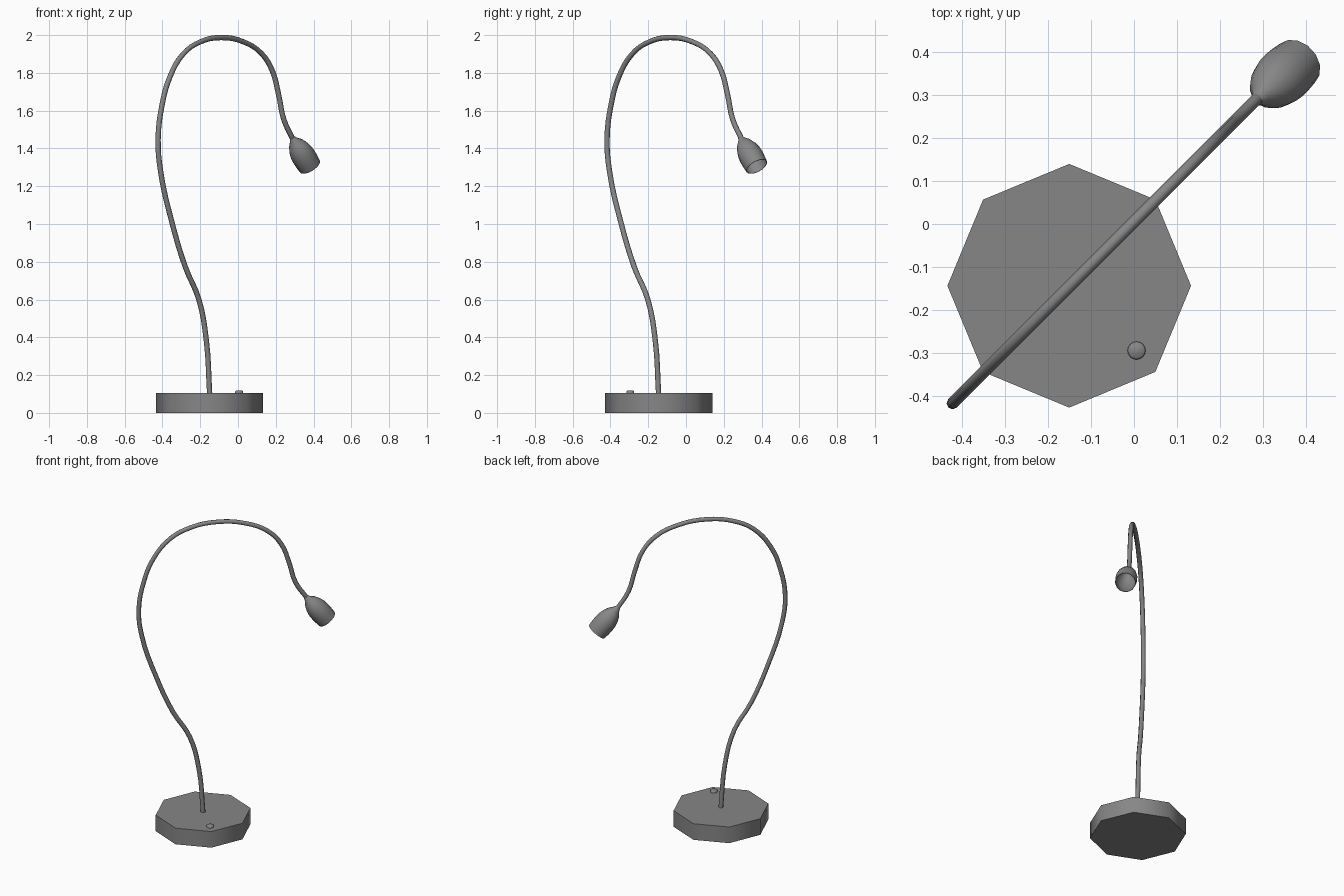
import bpy, bmesh, math
from mathutils import Vector

if "Cube" in bpy.data.objects:
    bpy.data.objects.remove(bpy.data.objects["Cube"])

# Dark grey finish shared by all parts
dark = bpy.data.materials.new("dark_grey")
dark.diffuse_color = (0.24, 0.24, 0.24, 1)
dark.use_nodes = True
dark.node_tree.nodes["Principled BSDF"].inputs["Base Color"].default_value = dark.diffuse_color


def add_mesh(name, bm, smooth_angle):
    bmesh.ops.recalc_face_normals(bm, faces=bm.faces[:])
    mesh = bpy.data.meshes.new(name)
    bm.to_mesh(mesh)
    bm.free()
    mesh.materials.append(dark)
    obj = bpy.data.objects.new(name, mesh)
    bpy.context.collection.objects.link(obj)
    bpy.ops.object.select_all(action='DESELECT')
    obj.select_set(True)
    bpy.context.view_layer.objects.active = obj
    bpy.ops.object.shade_smooth_by_angle(angle=math.radians(smooth_angle))
    return obj


def lathe(name, profile, sides, origin, axis=(0, 0, 1), smooth_angle=40):
    """Revolve (radius, distance along axis) points; both ends are capped."""
    bm = bmesh.new()
    rings = []
    for r, h in profile:
        rings.append([bm.verts.new((r * math.cos(2 * math.pi * i / sides),
                                    r * math.sin(2 * math.pi * i / sides), h))
                      for i in range(sides)])
    for a, b in zip(rings, rings[1:]):
        for i in range(sides):
            j = (i + 1) % sides
            bm.faces.new((a[i], a[j], b[j], b[i]))
    bm.faces.new(rings[0][::-1])
    bm.faces.new(rings[-1])
    obj = add_mesh(name, bm, smooth_angle)
    obj.rotation_mode = 'QUATERNION'
    obj.rotation_quaternion = Vector(axis).to_track_quat('Z', 'Y')
    obj.location = origin
    return obj


# Octagonal base, sides shaded smoothly into each other
lathe("base", [(0.284, 0), (0.284, 0.105)], 8, (-0.151, -0.144, 0),
      smooth_angle=50)

# Switch button with a softened top edge
lathe("switch_button", [(0.021, 0), (0.021, 0.014), (0.017, 0.018)], 16,
      (0.006, -0.295, 0.1), smooth_angle=60)

# Gooseneck: planar path along the diagonal, given as (x, z)
path = [(-0.15, 0.1), (-0.168, 0.387), (-0.207, 0.6), (-0.278, 0.77),
        (-0.35, 1.01), (-0.41, 1.28), (-0.423, 1.45), (-0.402, 1.63),
        (-0.362, 1.775), (-0.29, 1.9), (-0.2, 1.964), (-0.09, 1.987),
        (0.03, 1.964), (0.125, 1.902), (0.182, 1.81), (0.215, 1.685),
        (0.242, 1.555), (0.292, 1.445)]
curve = bpy.data.curves.new("gooseneck", 'CURVE')
curve.dimensions = '3D'
curve.resolution_u = 4
curve.bevel_depth = 0.014
curve.bevel_resolution = 2
curve.use_fill_caps = True
curve.materials.append(dark)
spline = curve.splines.new('BEZIER')
spline.bezier_points.add(len(path) - 1)
for point, (x, z) in zip(spline.bezier_points, path):
    point.co = (x, x + 0.005, z)
    point.handle_left_type = point.handle_right_type = 'AUTO'
neck = bpy.data.objects.new("gooseneck", curve)
bpy.context.collection.objects.link(neck)

# Bell-shaped lamp head, thin walled and hollow
top = Vector((0.286, 0.289, 1.458))
rim = Vector((0.38, 0.374, 1.305))
lathe("lamp_head",
      [(0.014, 0), (0.022, 0.018), (0.042, 0.044), (0.056, 0.075),
       (0.063, 0.105), (0.065, 0.135), (0.064, 0.165), (0.061, 0.2),
       (0.058, 0.2), (0.061, 0.165), (0.062, 0.135), (0.053, 0.08),
       (0.035, 0.045), (0.012, 0.02)],
      14, top, rim - top, smooth_angle=60)
